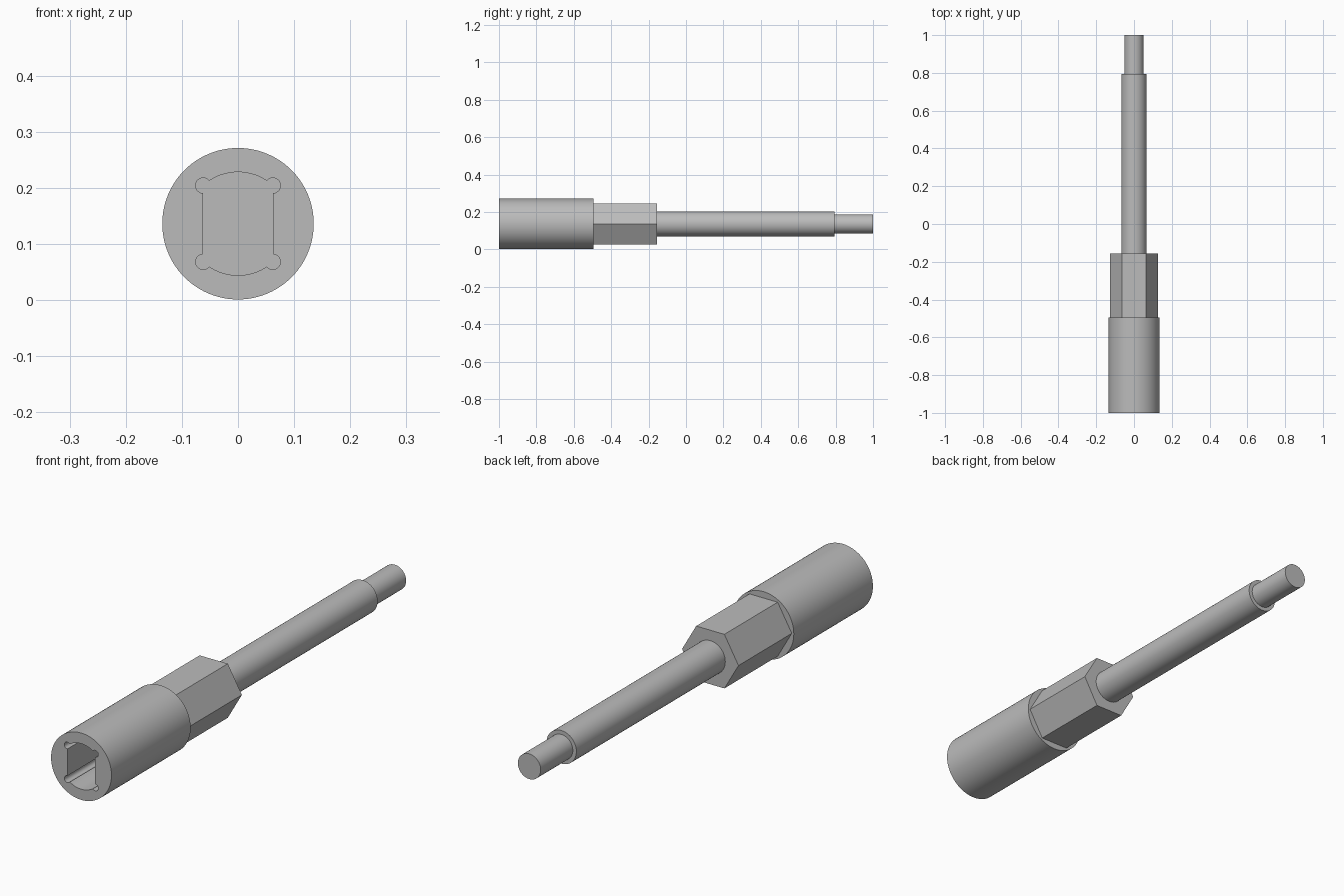
import bpy
import bmesh
from math import acos, atan2, cos, hypot, pi, radians, sin

AXIS_Z = 0.136  # height of the tool's long axis

if "Cube" in bpy.data.objects:
    bpy.data.objects.remove(bpy.data.objects["Cube"])

steel = bpy.data.materials.new("grey_steel")
steel.use_nodes = True
grey = (0.5, 0.5, 0.5, 1)
steel.diffuse_color = grey
steel.node_tree.nodes["Principled BSDF"].inputs["Base Color"].default_value = grey


def arc(cx, cz, radius, start, end, steps):
    """Points along an arc, both ends included."""
    angles = [start + (end - start) * i / steps for i in range(steps + 1)]
    return [(cx + radius * cos(a), cz + radius * sin(a)) for a in angles]


def ring(radius, sides):
    return arc(0, 0, radius, 0, 2 * pi, sides)[:-1]


def prism(name, outline, front, back):
    """Extrude an x/z outline along y."""
    bm = bmesh.new()
    face = bm.faces.new([bm.verts.new((x, front, AXIS_Z + z)) for x, z in outline])
    out = bmesh.ops.extrude_face_region(bm, geom=[face], use_keep_orig=True)
    moved = [v for v in out["geom"] if isinstance(v, bmesh.types.BMVert)]
    bmesh.ops.translate(bm, verts=moved, vec=(0, back - front, 0))
    bmesh.ops.recalc_face_normals(bm, faces=bm.faces)
    mesh = bpy.data.meshes.new(name)
    bm.to_mesh(mesh)
    bm.free()
    mesh.materials.append(steel)
    obj = bpy.data.objects.new(name, mesh)
    bpy.context.collection.objects.link(obj)
    return obj


def activate(obj):
    bpy.ops.object.select_all(action="DESELECT")
    obj.select_set(True)
    bpy.context.view_layer.objects.active = obj


def socket_outline():
    """Flat sides, round top and bottom, and a relief hole at each corner."""
    wall, corner, bow, relief = 0.062, 0.068, 0.092, 0.0137
    reach = hypot(wall, corner)
    inward = atan2(corner, wall) + pi
    meet = inward - acos((reach**2 + relief**2 - bow**2) / (2 * reach * relief))
    quarter = arc(wall, corner, relief, -pi / 2, meet, 16)
    x, z = quarter[-1]
    quarter += arc(0, 0, bow, atan2(z, x), pi / 2, 10)[1:]
    half = quarter + [(-x, z) for x, z in reversed(quarter[:-1])]
    return half + [(-x, -z) for x, z in half]


# Main body, each part slightly embedded in its neighbour
collar = prism("socket_collar", ring(0.135, 96), -1, -0.495)
hex_grip = prism("hex_grip", ring(0.126, 6), -0.51, -0.155)
shaft = prism("shaft", ring(0.067, 64), -0.17, 0.795)
tip = prism("shaft_tip", ring(0.051, 64), 0.78, 1)

# Drive socket cut into the front of the collar
cutter = prism("socket_cutter", socket_outline(), -1.05, -0.65)
cutter.hide_render = True
cut = collar.modifiers.new("socket", "BOOLEAN")
cut.operation = "DIFFERENCE"
cut.solver = "EXACT"
cut.object = cutter
activate(collar)
bpy.ops.object.modifier_apply(modifier=cut.name)
bpy.data.objects.remove(cutter)

# Smooth round walls, crisp edges
for part in (collar, hex_grip, shaft, tip):
    activate(part)
    bpy.ops.object.shade_smooth_by_angle(angle=radians(30))
